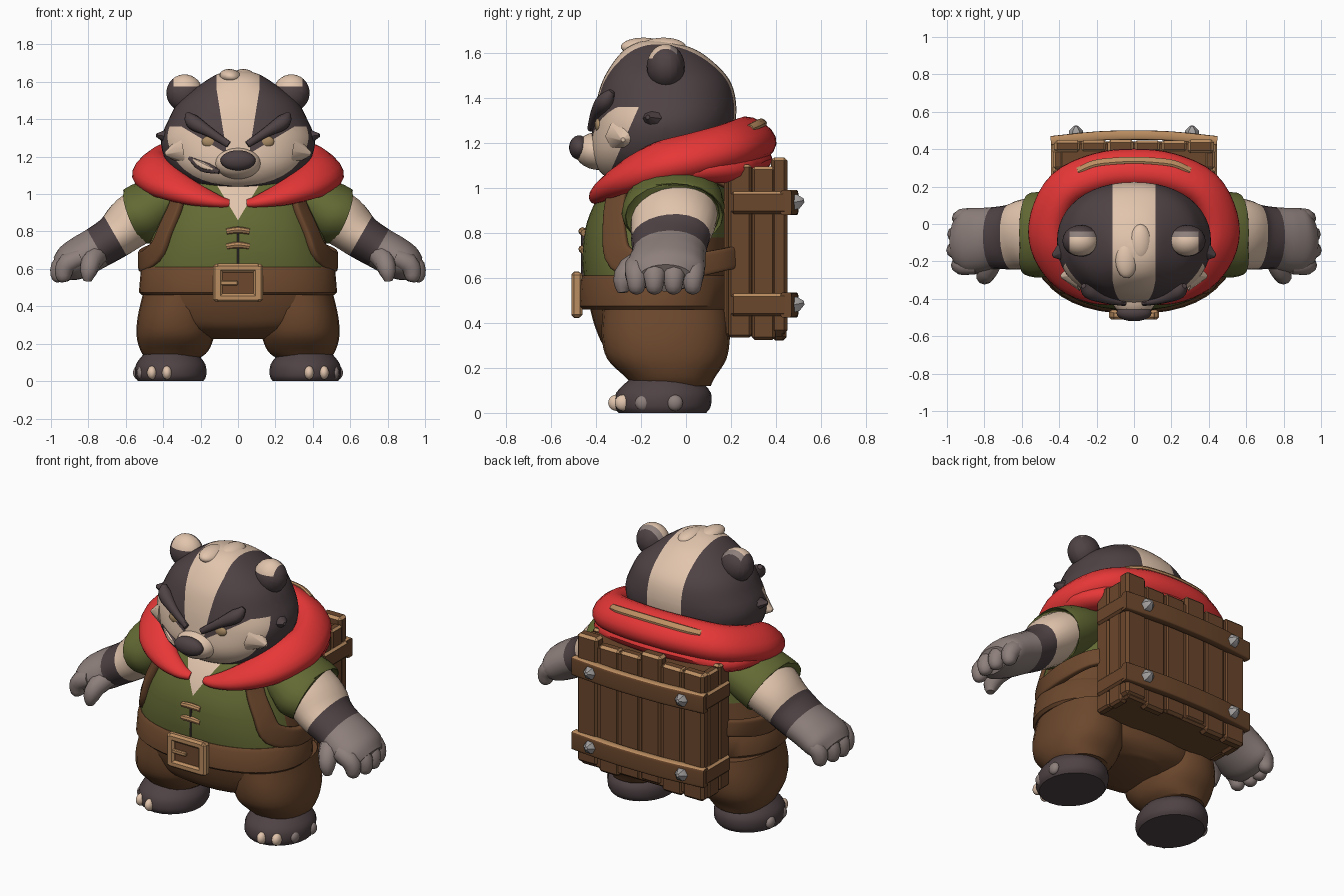
import bpy, bmesh, math, random
from mathutils import Vector, Matrix

random.seed(4)
if "Cube" in bpy.data.objects:
    bpy.data.objects.remove(bpy.data.objects["Cube"])

COLOURS = {
    "dark fur": (.077, .054, .058), "cream fur": (.76, .56, .42), "grey fur": (.27, .215, .2),
    "green cloth": (.125, .143, .034), "red cloth": (.8, .038, .038), "brown leather": (.15, .064, .026),
    "dark wood": (.148, .063, .025), "tan trim": (.5, .27, .12), "grey metal": (.37, .35, .35),
    "amber eye": (.4, .26, .13)}
MATS = {}
for label, rgb in COLOURS.items():
    m = bpy.data.materials.new(label)
    m.use_nodes = True
    m.diffuse_color = (*rgb, 1)
    bsdf = next(n for n in m.node_tree.nodes if n.type == "BSDF_PRINCIPLED")
    bsdf.inputs["Base Color"].default_value = (*rgb, 1)
    bsdf.inputs["Roughness"].default_value = .8
    MATS[label] = m


def finish(name, bm, mat, paint=None, cuts=(), mirror=False, angle=40):
    """Cut colour borders, paint faces by rule, mirror, and link the object."""
    for co, no in cuts:
        bmesh.ops.bisect_plane(bm, geom=bm.verts[:] + bm.edges[:] + bm.faces[:], dist=1e-5,
                               plane_co=Vector(co), plane_no=Vector(no).normalized())
    bmesh.ops.recalc_face_normals(bm, faces=bm.faces[:])
    bm.normal_update()
    slots = [mat]
    if paint:
        for f in bm.faces:
            label = paint(f.calc_center_median(), f.normal)
            if label not in slots:
                slots.append(label)
            f.material_index = slots.index(label)
    if mirror:
        new = bmesh.ops.duplicate(bm, geom=bm.verts[:] + bm.edges[:] + bm.faces[:])["geom"]
        for v in [g for g in new if isinstance(g, bmesh.types.BMVert)]:
            v.co.x *= -1
        bmesh.ops.reverse_faces(bm, faces=[g for g in new if isinstance(g, bmesh.types.BMFace)])
    mesh = bpy.data.meshes.new(name)
    bm.to_mesh(mesh)
    bm.free()
    for label in slots:
        mesh.materials.append(MATS[label])
    mesh.shade_smooth()
    mesh.set_sharp_from_angle(angle=math.radians(angle))
    bpy.context.scene.collection.objects.link(bpy.data.objects.new(name, mesh))


def spline(pts, n):
    out = []
    for i in range(len(pts) - 1):
        quad = [pts[max(i - 1, 0)], pts[i], pts[i + 1], pts[min(i + 2, len(pts) - 1)]]
        for s in [k / n for k in range(n)]:
            out.append(tuple(b + .5 * s * (c - a + s * (2 * a - 5 * b + 4 * c - d + s * (3 * (b - c) + d - a)))
                             for a, b, c, d in zip(*quad)))
    return out + [pts[-1]]


def both(pts):
    """Continue a path that ends on the centre line onto the other side."""
    return pts + [(-p[0], *p[1:]) for p in pts[-2::-1]]


def sweep(name, pts, mat, up=(0, 0, 1), axis=None, segs=20, power=2, steps=4, **kw):
    """Skin superellipse rings (x, y, z, side radius, normal radius) along a path.
    A number for up makes the normal point outward from the body with that much rise."""
    bm = bmesh.new()
    path = spline(pts, steps) if steps > 1 else pts
    rings = []
    for i, (x, y, z, ra, rb) in enumerate(path):
        a, b = path[max(i - 1, 0)], path[min(i + 1, len(path) - 1)]
        t = Vector(axis) if axis else (Vector(b[:3]) - Vector(a[:3])).normalized()
        u = Vector(up) if isinstance(up, tuple) else Vector((x, y + .1, up))
        side = u.cross(t).normalized()
        nrm = t.cross(side)
        ring = []
        for k in range(segs):
            c, s = (math.copysign(abs(w) ** (2 / power), w) for w in
                    (math.cos(math.tau * k / segs), math.sin(math.tau * k / segs)))
            ring.append(bm.verts.new(Vector((x, y, z)) + side * max(ra, .002) * c + nrm * max(rb, .002) * s))
        rings.append(ring)
    for r, q in zip(rings, rings[1:]):
        for k in range(segs):
            j = (k + 1) % segs
            bm.faces.new((r[k], r[j], q[j], q[k]))
    bm.faces.new(rings[0])
    bm.faces.new(rings[-1])
    finish(name, bm, mat, **kw)


def loft(name, rows, mat, cx=0, **kw):
    """Upright body from rows of (z, half width, front y, back y)."""
    pts = [(cx, (f + b) / 2, z, w, (b - f) / 2) for z, w, f, b in rows]
    sweep(name, pts, mat, up=(0, 1, 0), axis=(0, 0, 1), **kw)


def ball(name, loc, size, mat, tilt=0, **kw):
    bm = bmesh.new()
    mtx = Matrix.Translation(loc) @ Matrix.Rotation(tilt, 4, "Y") @ Matrix.Diagonal((*size, 1))
    bmesh.ops.create_uvsphere(bm, u_segments=20, v_segments=14, radius=1, matrix=mtx)
    finish(name, bm, mat, **kw)


def box(name, loc, size, mat, bevel=.012, **kw):
    bm = bmesh.new()
    bmesh.ops.create_cube(bm, size=1, matrix=Matrix.Translation(loc) @ Matrix.Diagonal((*size, 1)))
    bmesh.ops.bevel(bm, geom=bm.edges[:], offset=bevel, segments=1, affect="EDGES")
    finish(name, bm, mat, angle=25, **kw)


# Feet and claws
loft("feet", [(0, .175, -.3, .09), (.03, .19, -.32, .11), (.09, .185, -.31, .11), (.15, .14, -.25, .06)],
     "dark fur", cx=.36, segs=24, mirror=True)
for i, (x, y) in enumerate([(.38, -.31), (.46, -.28), (.515, -.19), (.535, -.05)]):
    ball("toe_claws_%d" % i, (x, y, .045), (.026, .036, .036), "cream fur" if i < 2 else "grey fur", mirror=True)

# Trousers
sweep("trouser_legs", [(.35, -.06, .12, .14, .17), (.34, -.07, .16, .18, .2), (.335, -.085, .24, .207, .265),
                       (.33, -.09, .34, .207, .285), (.31, -.09, .46, .2, .28)],
      "brown leather", up=(0, 1, 0), axis=(0, 0, 1), segs=24, power=2.3, mirror=True)
loft("trouser_seat", [(.225, .16, -.24, .12), (.28, .42, -.35, .18), (.37, .5, -.4, .2), (.48, .505, -.43, .2),
                      (.55, .495, -.44, .2)], "brown leather", segs=32, power=2.2)


# Vest with an open neck and leather sides
def vest_colour(c, n):
    if c.y < -.2 and abs(c.x) < .6 * (c.z - .86):
        return "cream fur"
    return "brown leather" if c.y > -.2 and c.z < .78 else "green cloth"


loft("vest", [(.5, .5, -.44, .2), (.6, .5, -.455, .2), (.72, .475, -.46, .2), (.85, .44, -.44, .2),
              (.98, .4, -.38, .2), (1.08, .33, -.3, .18), (1.14, .2, -.2, .1)], "green cloth",
     segs=40, power=2.3, paint=vest_colour,
     cuts=[((0, 0, .86), (1, 0, -.6)), ((0, 0, .86), (-1, 0, -.6)), ((0, -.2, 0), (0, 1, 0)), ((0, 0, .78), (0, 0, 1))])
box("vest_seam", (0, -.456, .68), (.012, .02, .24), "dark fur", bevel=.003)
for z in (.72, .8):
    sweep("lace_%d" % (z * 100), [(-.06, -.452, z, .016, .016), (0, -.46, z + .008, .019, .018),
                                  (.06, -.452, z, .016, .016)], "tan trim", segs=8)

# Belt and buckle
loft("belt", [(.46, .515, -.465, .21), (.475, .53, -.48, .22), (.59, .52, -.475, .22), (.61, .505, -.46, .21)],
     "brown leather", segs=40, power=2.25, steps=1)
box("buckle_plate", (0, -.482, .525), (.2, .025, .15), "brown leather", bevel=.004)
for s in (-1, 1):
    box("buckle_post_%d" % s, (s * .108, -.485, .525), (.052, .05, .2), "tan trim")
    box("buckle_bar_%d" % s, (0, -.487, .525 + s * .08), (.24, .045, .046), "tan trim")
box("buckle_prong", (-.05, -.497, .525), (.1, .02, .025), "tan trim", bevel=.005)

# Shoulder straps
sweep("straps", [(.3, .2, 1.04, .05, .02), (.3, -.05, 1.14, .05, .02), (.31, -.27, 1.03, .05, .02),
                 (.335, -.312, .93, .052, .02), (.39, -.315, .8, .058, .022), (.435, -.29, .69, .065, .022),
                 (.5, -.16, .64, .055, .022), (.51, 0, .65, .055, .022), (.46, .16, .68, .05, .02),
                 (.36, .25, .7, .05, .02)], "brown leather", up=0, power=5, mirror=True)

# Sleeves, arms with a dark ring, and hands
sweep("sleeves", [(.3, -.05, 1, .19, .12), (.44, -.05, .935, .22, .155), (.53, -.06, .885, .228, .162),
                  (.548, -.06, .876, .21, .15)], "green cloth", mirror=True)
elbow, wrist, along = (.655, -.07, .775), (.752, -.075, .714), Vector((.87, 0, -.5))


def arm_colour(c, n):
    if (c - Vector(elbow)).dot(along) < 0:
        return "cream fur"
    return "dark fur" if (c - Vector(wrist)).dot(along) < 0 else "grey fur"


sweep("arms", [(.45, -.05, .93, .19, .14), (.56, -.055, .857, .192, .142), (*elbow, .175, .12), (*wrist, .165, .112),
               (.83, -.085, .67, .172, .11), (.9, -.09, .63, .17, .1), (.95, -.09, .6, .12, .07)],
      "cream fur", segs=24, cuts=[(elbow, along), (wrist, along)], paint=arm_colour, mirror=True)
for i, (y, x) in enumerate([(.03, .915), (-.055, .94), (-.14, .945), (-.22, .92)]):
    sweep("fingers_%d" % i, [(x - .08, y, .66, .05, .05), (x - .01, y, .63, .054, .055), (x + .012, y, .585, .048, .045),
                             (x + .012, y, .545, .036, .035), (x + .01, y, .53, .015, .015)],
          "grey fur", up=(0, 1, 0), segs=10, steps=2, mirror=True)
sweep("thumbs", [(.75, -.17, .68, .06, .06), (.785, -.25, .635, .058, .055), (.8, -.28, .58, .045, .045),
                 (.805, -.28, .535, .022, .022)], "grey fur", up=(1, 0, 0), segs=10, steps=2, mirror=True)


# Head with striped markings
def head_colour(c, n):
    ax = abs(c.x)
    if ax < (.115 if c.y > -.1 else min(.115, .065 + .16 * (c.z - 1.25))):
        return "cream fur"
    cheek = c.z < 1.24 + .6 * (ax - .1) and c.z < 1.36 and c.y < -.21 - .44 * (1.36 - c.z)
    return "cream fur" if cheek else "dark fur"


head_cuts = [((0, 0, 1.36), (0, 0, 1)), ((0, -.21, 1.36), (0, 1, -.44)), ((0, -.1, 0), (0, 1, 0))]
for s in (-1, 1):
    head_cuts += [((s * .115, 0, 0), (1, 0, 0)), ((s * .065, 0, 1.25), (s, 0, -.16)), ((s * .1, 0, 1.24), (-s * .6, 0, 1))]
loft("head", [(1.02, .1, -.28, 0), (1.06, .27, -.37, .12), (1.15, .37, -.42, .18), (1.28, .412, -.415, .218),
              (1.4, .37, -.395, .22), (1.5, .31, -.36, .18), (1.6, .18, -.29, .07), (1.645, .1, -.22, -.04),
              (1.66, .02, -.15, -.11)], "dark fur", segs=48, power=2.2, steps=5, cuts=head_cuts, paint=head_colour)
ball("muzzle", (0, -.385, 1.165), (.125, .11, .085), "cream fur")
ball("nose", (0, -.475, 1.18), (.094, .045, .054), "dark fur")
sweep("smirk", [(-.26, -.35, 1.195, .012, .012), (-.19, -.385, 1.15, .015, .03), (-.1, -.425, 1.12, .01, .012)],
      "dark fur", segs=8)
sweep("teeth", [(-.24, -.368, 1.187, .006, .006), (-.19, -.396, 1.153, .012, .017), (-.13, -.42, 1.132, .006, .006)],
      "cream fur", segs=8)
ball("eyes", (.15, -.386, 1.28), (.044, .02, .032), "amber eye", mirror=True)
sweep("brows", [(.05, -.425, 1.265, .014, .018), (.15, -.402, 1.33, .024, .026), (.24, -.36, 1.385, .04, .04),
                (.27, -.33, 1.43, .014, .014)], "dark fur", segs=10, mirror=True)
sweep("dark_cheek_tufts", [(.33, -.13, 1.3, .1, .07), (.435, -.17, 1.315, .01, .01)], "dark fur",
      segs=8, steps=1, mirror=True)
sweep("cream_cheek_tufts", [(.3, -.27, 1.23, .09, .08), (.39, -.28, 1.215, .01, .01)], "cream fur",
      segs=8, steps=1, mirror=True)
for i, (x, y) in enumerate([(-.04, -.19), (.035, -.1)]):
    ball("hair_tuft_%d" % i, (x, y, 1.628), (.06, .1, .04), "cream fur", tilt=.15)


# Ears, pale on the upper front with a grey rim
def ear_colour(c, n):
    if c.y > -.04 or c.z < 1.575 or c.x > .345:
        return "dark fur"
    return "cream fur" if c.y < -.07 else "grey fur"


ball("ears", (.285, -.09, 1.54), (.098, .085, .1), "dark fur", tilt=.3, mirror=True, paint=ear_colour,
     cuts=[((0, 0, 1.575), (0, 0, 1)), ((0, -.07, 0), (0, 1, 0)), ((0, -.04, 0), (0, 1, 0)), ((.345, 0, 0), (1, 0, 0))])

# Scarf, lower fold and stitched trim
sweep("scarf", both([(.05, -.385, .95, .025, .02), (.12, -.39, .965, .045, .03), (.24, -.35, 1, .075, .05),
                     (.37, -.26, 1.055, .1, .065), (.45, -.12, 1.11, .112, .078), (.455, .03, 1.145, .11, .08),
                     (.37, .19, 1.185, .11, .083), (.19, .275, 1.215, .11, .085), (0, .297, 1.222, .11, .083)]),
      "red cloth", up=.6, segs=16, power=2.3)
sweep("scarf_fold", both([(.4, -.12, 1.06, .04, .04), (.46, .04, 1.08, .075, .055), (.38, .2, 1.085, .08, .06),
                          (.2, .27, 1.12, .085, .06), (0, .3, 1.13, .085, .06)]), "red cloth", segs=12)
sweep("scarf_trim", both([(.3, .285, 1.266, .02, .014), (.213, .323, 1.284, .022, .014),
                          (.1, .337, 1.291, .022, .014), (0, .341, 1.293, .022, .014)]), "tan trim", up=.6, segs=8)


# Wooden pack: core, planks, bands and studs
def edge_trim(c, n):
    return "tan trim" if .3 < n.z < .95 else "dark wood"


def top_trim(c, n):
    return "tan trim" if n.z > .6 else "dark wood"


box("pack_core", (0, .305, .715), (.82, .27, .75), "dark wood")
for i in range(6):
    top, low = 1.11 + random.uniform(-.02, .03), .34 + random.uniform(-.02, .02)
    box("back_plank_%d" % i, (-.3575 + i * .143, .415, (top + low) / 2),
        (.14, .06 + random.uniform(0, .015), top - low), "dark wood", bevel=.015, paint=edge_trim)
for i, y in enumerate((.24, .345)):
    box("side_planks_%d" % i, (.405, y, .72 - .01 * i), (.055, .104, .77), "dark wood", paint=edge_trim, mirror=True)
for z in (.48, .935):
    tag = "lower" if z < .7 else "upper"
    sweep(tag + "_back_band", both([(.445, .445, z, .025, .056), (.2, .47, z, .025, .056), (0, .475, z, .025, .056)]),
          "dark wood", power=7, paint=top_trim)
    box(tag + "_side_bands", (.425, .325, z), (.04, .25, .1), "dark wood", paint=top_trim, mirror=True)
    sweep(tag + "_studs", [(.31, .47, z, .04, .04), (.31, .5, z + .005, .036, .036), (.31, .525, z + .01, .01, .01)],
          "grey metal", segs=6, steps=1, mirror=True)
